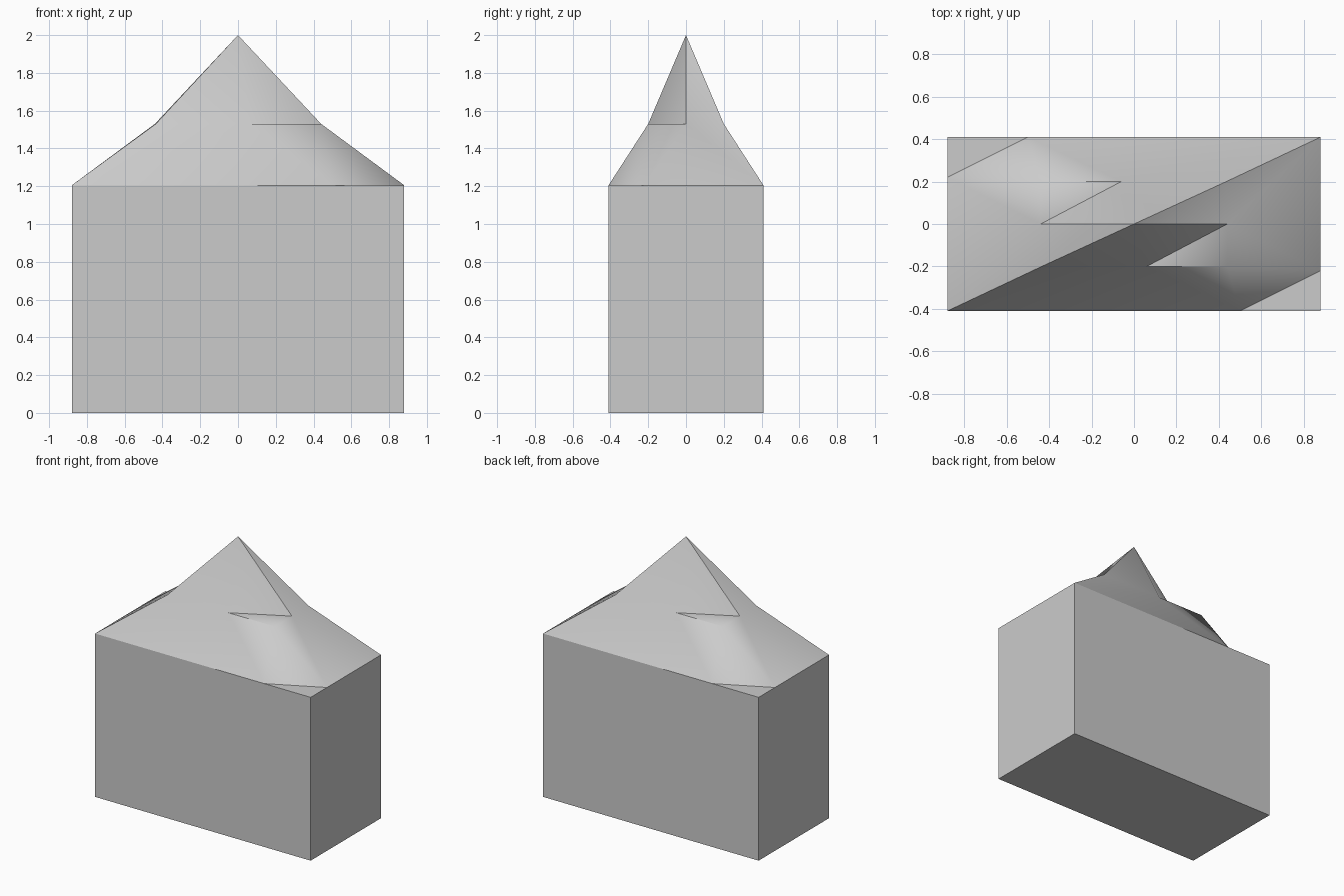
import bpy, bmesh

if "Cube" in bpy.data.objects:
    bpy.data.objects.remove(bpy.data.objects["Cube"])

HX, HY, EAVE, KINK, TOP = 0.88, 0.41, 1.205, 1.53, 2.0


def finish(bm, name, smooth=None):
    bmesh.ops.recalc_face_normals(bm, faces=bm.faces)
    mesh = bpy.data.meshes.new(name)
    bm.to_mesh(mesh)
    bm.free()
    obj = bpy.data.objects.new(name, mesh)
    bpy.context.collection.objects.link(obj)
    if smooth:
        bpy.ops.object.select_all(action='DESELECT')
        obj.select_set(True)
        bpy.context.view_layer.objects.active = obj
        bpy.ops.object.shade_smooth_by_angle(angle=smooth)
    return obj


def half_turn(points):
    # repeat half an outline, rotated 180 degrees about z
    return points + [(-x, -y) for x, y in points]


def ring(bm, points, z):
    return [bm.verts.new((x, y, z)) for x, y in points]


# Walls
bm = bmesh.new()
bmesh.ops.create_cube(bm, size=1)
for v in bm.verts:
    v.co = (v.co.x * 2 * HX, v.co.y * 2 * HY, (v.co.z + 0.5) * EAVE)
finish(bm, "walls")

# Roof: two opposite corners are cut back at the eave and at the kink
bm = bmesh.new()
eave = ring(bm, half_turn([(HX, HY), (-0.5, HY), (-HX, 0.22)]), EAVE)
kink = ring(bm, half_turn([(0.435, 0.2), (-0.06, 0.2), (-0.44, 0.2), (-0.44, 0.0)]), KINK)
apex = bm.verts.new((0, 0, TOP))
for h in (0, 1):
    e = [eave[(h * 3 + i) % 6] for i in range(4)]
    k = [kink[(h * 4 + i) % 8] for i in range(5)]
    # lower slopes
    for f in ((e[0], e[1], k[1]), (e[0], k[1], k[0]), (e[1], k[2], k[1]),
              (e[1], e[2], k[2]), (e[2], k[3], k[2]), (e[2], e[3], k[3]),
              (e[3], k[4], k[3])):
        bm.faces.new(f)
    # ledge at the cut corner
    bm.faces.new((k[1], k[2], k[3]))
    # upper slopes
    for a, b in ((0, 1), (1, 3), (3, 4)):
        bm.faces.new((k[a], k[b], apex))
finish(bm, "roof", smooth=0.9)
